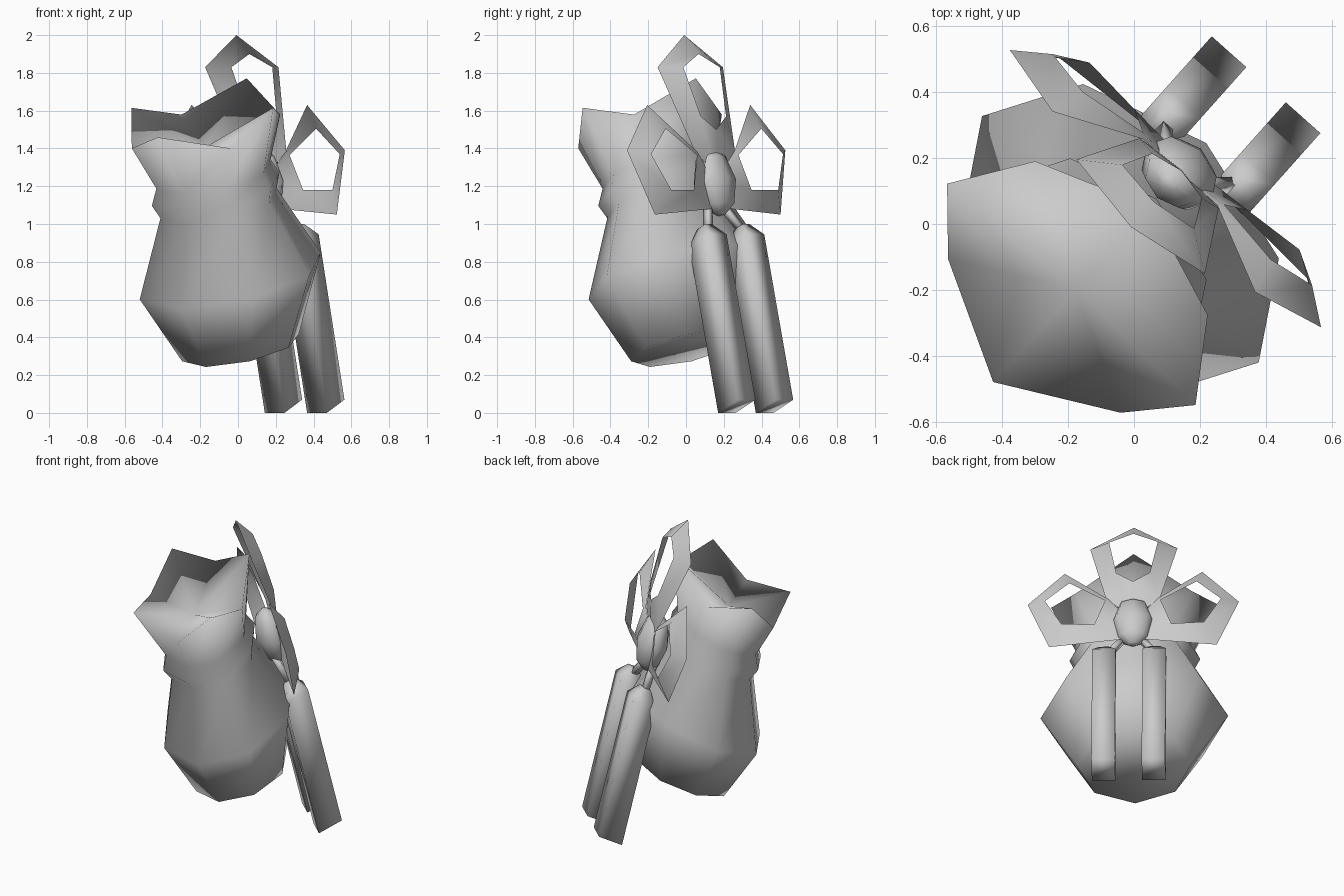
import bpy, math
from mathutils import Vector

if "Cube" in bpy.data.objects:
    bpy.data.objects.remove(bpy.data.objects["Cube"])

# Local frame: n = outward direction of the bow, t = sideways, z = up
YAW = math.radians(48.3)
C, S = math.cos(YAW), math.sin(YAW)


def world(n, t, z):
    return Vector((n * C - t * S, n * S + t * C, z))


def make(name, verts, faces, angle=60):
    me = bpy.data.meshes.new(name)
    me.from_pydata([world(*v) for v in verts], [], faces)
    me.validate()
    ob = bpy.data.objects.new(name, me)
    bpy.context.collection.objects.link(ob)
    bpy.ops.object.select_all(action='DESELECT')
    ob.select_set(True)
    bpy.context.view_layer.objects.active = ob
    bpy.ops.object.mode_set(mode='EDIT')
    bpy.ops.mesh.select_all(action='SELECT')
    bpy.ops.mesh.normals_make_consistent(inside=False)
    bpy.ops.object.mode_set(mode='OBJECT')
    if angle >= 180:
        bpy.ops.object.shade_smooth()
    else:
        bpy.ops.object.shade_smooth_by_angle(angle=math.radians(angle))
    return ob


def ring(n, z, rn, rt, slope=0.45, sides=8, phase=0.0):
    pts = []
    for i in range(sides):
        a = 2 * math.pi * i / sides + phase
        dn = rn * math.cos(a)
        pts.append((n + dn, rt * math.sin(a), z + dn * slope))
    return pts


def loft(rings):
    k = len(rings[0])
    verts = [p for r in rings for p in r]
    faces = []
    for j in range(len(rings) - 1):
        for i in range(k):
            a, b = j * k + i, j * k + (i + 1) % k
            faces.append((a, b, b + k, a + k))
    faces.append(tuple(reversed(range(k))))
    faces.append(tuple(range(len(verts) - k, len(verts))))
    return verts, faces


# Pouch: tilted octagonal sack with a gathered neck and a star-shaped rim
body = [
    ring(.02, .345, .275, .34, .37),
    ring(-.062, .725, .39, .56),
    ring(-.155, 1.11, .25, .36),
    ring(-.178, 1.185, .28, .39),
    ring(-.195, 1.265, .245, .355),
]
rim = []
for i in range(8):
    a = math.pi * i / 4
    if i % 2 == 0:
        dn = .355 * math.cos(a)
        rim.append((-.285 + dn, .503 * math.sin(a), 1.615 + .44 * dn))
    else:
        dn = .28 * math.cos(a)
        rim.append((-.255 + dn, .494 * math.sin(a), 1.49 + .45 * dn))
verts, faces = loft(body + [rim])
faces.pop()
# shallow mouth, fanned to a low centre
k = len(verts)
verts.append((-.265, 0, 1.405))
faces += [(k - 8 + i, k - 8 + (i + 1) % 8, k) for i in range(8)]
make("pouch", verts, faces, 180)

# Bow: three flared pentagonal loops, side loops mirrored
for side, name in ((1, "bow_loop_left"), (-1, "bow_loop_right")):
    outer = [(.21, .15, 1.385), (.09, .41, 1.63), (.143, .63, 1.39),
             (.225, .50, 1.05), (.25, .08, 1.08)]
    inner = [(.225, .165, 1.365), (.195, .38, 1.505), (.22, .525, 1.37),
             (.275, .425, 1.18), (.26, .23, 1.18)]
    v = [(n, t * side, z) for n, t, z in outer + inner + [(.21, 0, 1.22)]]
    f = [(i, i + 1, i + 6, i + 5) for i in range(4)]
    f += [(4, 10, 9), (10, 5, 9), (10, 0, 5)]
    make(name, v, f, 60)

half_out = [(.03, .26, 1.83), (.205, .16, 1.385)]
half_in = [(.11, .145, 1.83), (.195, .10, 1.57)]
flip = lambda p: (p[0], -p[1], p[2])
outer = [(-.013, 0, 2.0)] + half_out + [(.22, 0, 1.25)] + [flip(p) for p in half_out[::-1]]
inner = [(.09, 0, 1.9)] + half_in + [(.215, 0, 1.5)] + [flip(p) for p in half_in[::-1]]
make("bow_loop_top", outer + inner,
     [(i, (i + 1) % 6, 6 + (i + 1) % 6, 6 + i) for i in range(6)], 60)

# Knot: low-poly ellipsoid leaning with the bow
rings = []
for h in (-.98, -.7, 0, .7, .98):
    r = math.sqrt(1 - h * h)
    rings.append(ring(.205 - .045 * h, 1.222 + .178 * h, .095 * r, .13 * r, .25))
make("bow_knot", *loft(rings), 80)

# Tassels with short cords
q = math.sqrt(2)
for side, name in ((1, "left"), (-1, "right")):
    for part, rows, slope in (
            ("cord_", ((.20, -.105, 1.12, .018), (.285, -.01, .96, .018)), .45),
            ("tassel_", ((.51, 0, .035, .07), (.305, 0, .91, .07), (.28, 0, .985, .028)), .5)):
        shift = -.018 if part == "tassel_" else -.005
        rings = [[(p[0], p[1] + (.15 + t) * side + shift, p[2])
                  for p in ring(n, z, r * q, r * q, slope, 4, math.pi / 4)]
                 for n, t, z, r in rows]
        make(part + name, *loft(rings), 180)
